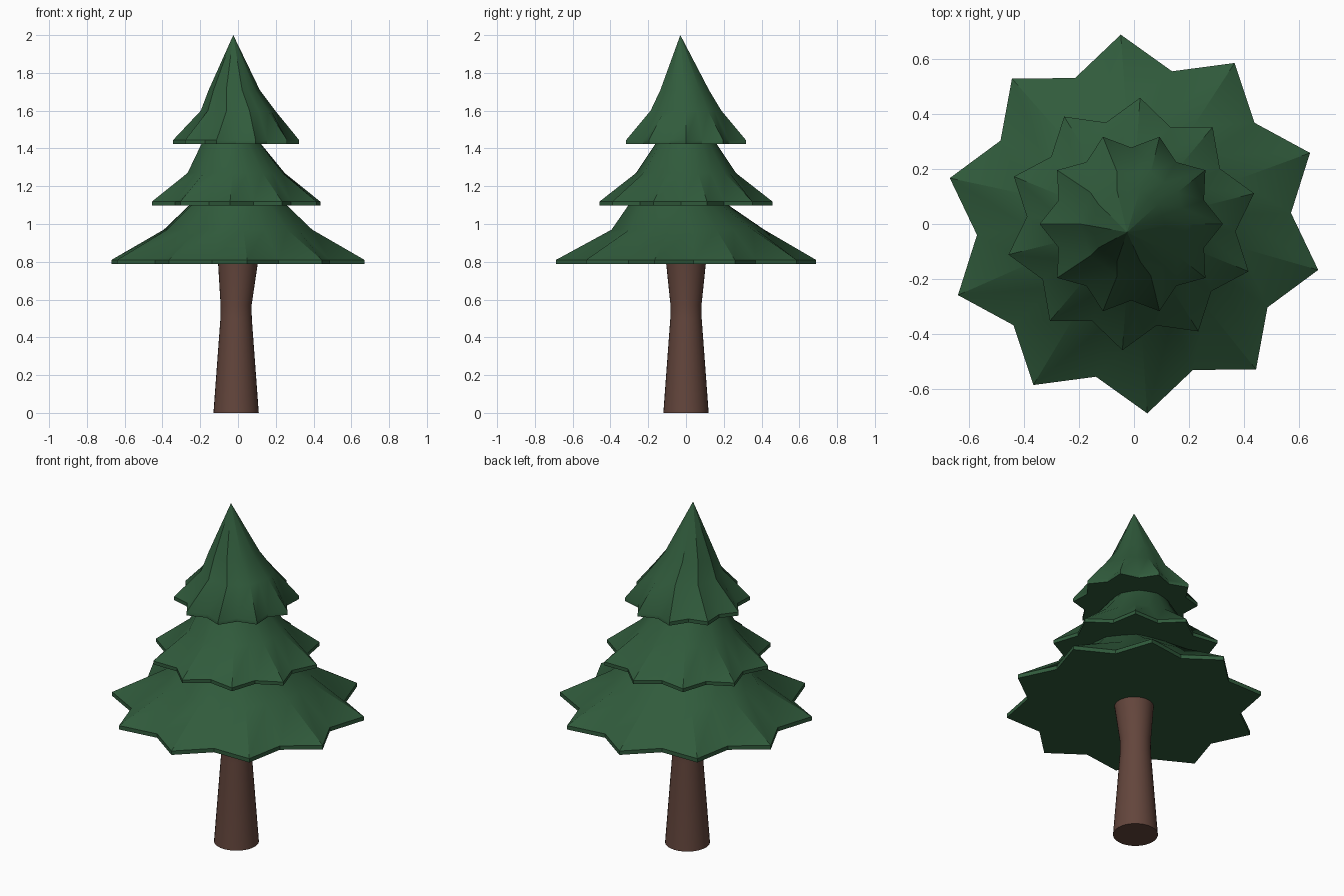
import bpy, bmesh, math

if "Cube" in bpy.data.objects:
    bpy.data.objects.remove(bpy.data.objects["Cube"])


def finish(name, bm, mat, angle):
    bmesh.ops.recalc_face_normals(bm, faces=bm.faces)
    me = bpy.data.meshes.new(name)
    bm.to_mesh(me)
    bm.free()
    me.materials.append(mat)
    ob = bpy.data.objects.new(name, me)
    bpy.context.collection.objects.link(ob)
    bpy.ops.object.select_all(action='DESELECT')
    ob.select_set(True)
    bpy.context.view_layer.objects.active = ob
    bpy.ops.object.shade_smooth_by_angle(angle=math.radians(angle))


def material(name, color):
    m = bpy.data.materials.new(name)
    m.diffuse_color = color
    m.use_nodes = True
    m.node_tree.nodes["Principled BSDF"].inputs["Base Color"].default_value = m.diffuse_color
    return m


def loft(rings, n, phase, apex=None):
    """Each ring: (cx, cy, z, tip radius, valley radius)."""
    bm = bmesh.new()
    loops = []
    for cx, cy, z, tip, valley in rings:
        loop = []
        for i in range(n):
            a = math.radians(phase) + math.tau * i / n
            r = valley if i % 2 else tip
            loop.append(bm.verts.new((cx + r * math.cos(a), cy + r * math.sin(a), z)))
        loops.append(loop)
    for lo, hi in zip(loops, loops[1:]):
        for i in range(n):
            j = (i + 1) % n
            bm.faces.new((lo[i], lo[j], hi[j], hi[i]))
    bm.faces.new(loops[0])
    if apex:
        top = bm.verts.new(apex)
        for i in range(n):
            bm.faces.new((loops[-1][i], loops[-1][(i + 1) % n], top))
    else:
        bm.faces.new(loops[-1])
    return bm


green = material("needles", (0.03, 0.105, 0.045, 1))
brown = material("bark", (0.125, 0.06, 0.045, 1))

# Trunk with a narrow waist
trunk = [(-0.01, 0, 0, 0.12), (-0.01, 0, 0.5, 0.083),
         (-0.01, 0, 0.57, 0.082), (0, 0, 0.80, 0.106)]
finish("trunk", loft([(x, y, z, r, r) for x, y, z, r in trunk], 32, 0), brown, 40)

# Star-edged branch tiers: thin vertical rim, flared skirt, pointed top
tiers = {
    "lower_branches": (94, [(0, 0, 0.787, 0.69, 0.572), (0, 0, 0.81, 0.69, 0.572),
                            (0, 0.01, 0.97, 0.405, 0.375), (0, -0.04, 1.10, 0.265, 0.255)],
                       (-0.02, -0.05, 1.36)),
    "middle_branches": (86, [(-0.01, 0, 1.098, 0.46, 0.38), (-0.01, 0, 1.118, 0.46, 0.38),
                             (-0.01, 0, 1.27, 0.265, 0.25), (-0.035, 0, 1.42, 0.165, 0.16)],
                        (-0.03, -0.01, 1.66)),
    "top_branches": (0, [(-0.01, 0, 1.424, 0.333, 0.278), (-0.01, 0, 1.445, 0.333, 0.278),
                         (0, 0, 1.60, 0.197, 0.185), (-0.02, -0.007, 1.71, 0.135, 0.127)],
                     (-0.025, -0.03, 2.0)),
}
for name, (phase, rings, apex) in tiers.items():
    finish(name, loft(rings, 20, phase, apex), green, 35)
